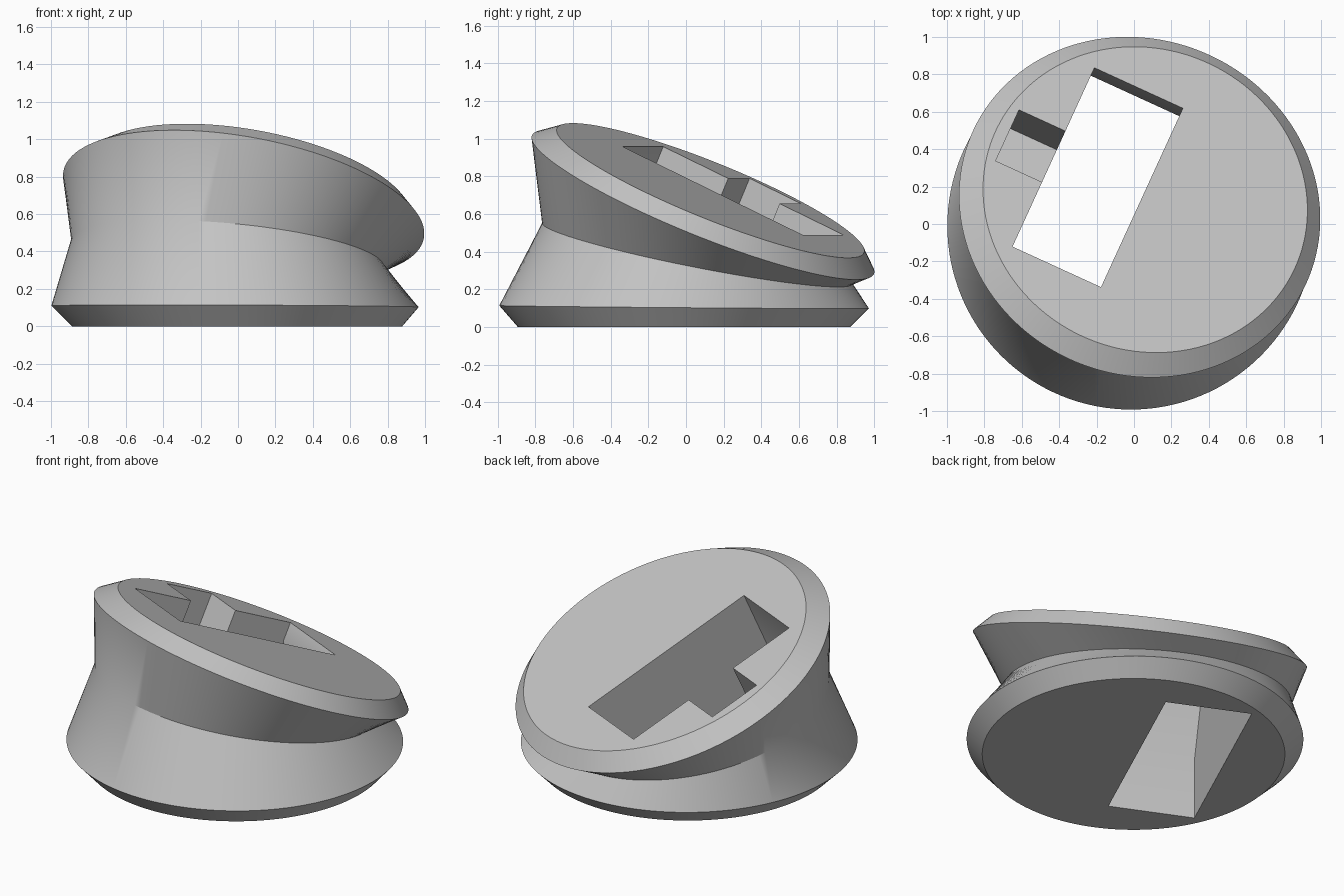
import bpy, bmesh, math
from mathutils import Matrix, Vector

if "Cube" in bpy.data.objects:
    bpy.data.objects.remove(bpy.data.objects["Cube"], do_unlink=True)

SEGMENTS = 128
HEADING = math.radians(24.6)                      # downhill direction of the slanted top
ALONG = Vector((math.sin(HEADING), math.cos(HEADING), 0))
ACROSS = Vector((math.cos(HEADING), -math.sin(HEADING), 0))

grey = bpy.data.materials.new("plain_grey")
grey.use_nodes = True
grey.diffuse_color = (0.55, 0.55, 0.55, 1)
grey.node_tree.nodes["Principled BSDF"].inputs["Base Color"].default_value = (0.55, 0.55, 0.55, 1)


def make_object(name, bm):
    bmesh.ops.recalc_face_normals(bm, faces=bm.faces)
    mesh = bpy.data.meshes.new(name)
    bm.to_mesh(mesh)
    bm.free()
    mesh.materials.append(grey)
    obj = bpy.data.objects.new(name, mesh)
    bpy.context.collection.objects.link(obj)
    return obj


def loft(name, rings):
    """Skin a stack of tilted circles: (centre, radius, tilt in degrees)."""
    bm = bmesh.new()
    loops = []
    for centre, radius, tilt in rings:
        turn = Matrix.Rotation(math.radians(tilt), 3, Vector((0, 0, 1)).cross(ALONG))
        loop = []
        for i in range(SEGMENTS):
            a = 2 * math.pi * i / SEGMENTS
            flat = Vector((radius * math.cos(a), radius * math.sin(a), 0))
            loop.append(bm.verts.new(Vector(centre) + turn @ flat))
        loops.append(loop)
    for low, high in zip(loops, loops[1:]):
        for i in range(SEGMENTS):
            j = (i + 1) % SEGMENTS
            bm.faces.new((low[i], low[j], high[j], high[i]))
    bm.faces.new(loops[0])
    bm.faces.new(loops[-1])
    return make_object(name, bm)


def cutter(name, profile, v0, v1):
    """Extrude a side profile (along, height) across the slope."""
    bm = bmesh.new()
    face = bm.faces.new([bm.verts.new(ALONG * s + ACROSS * v0 + Vector((0, 0, z)))
                         for s, z in profile])
    new = bmesh.ops.extrude_face_region(bm, geom=[face])["geom"]
    bmesh.ops.translate(bm, vec=ACROSS * (v1 - v0),
                        verts=[g for g in new if isinstance(g, bmesh.types.BMVert)])
    obj = make_object(name, bm)
    obj.hide_render = True
    return obj


# Waisted body: bevelled foot, narrow tilted waist, bevelled slanted head
body = loft("slanted_body", [
    ((-0.005, -0.01, 0), 0.883, 0),
    ((-0.016, -0.01, 0.106), 0.982, 0.5),
    ((-0.055, 0.06, 0.39), 0.84, 12.2),
    ((0.03, 0.09, 0.65), 0.98, 24),
    ((0.06, 0.13, 0.725), 0.88, 24),
])

# Through slot that bends upright below, and the side notch beside it
cutters = [
    cutter("slot_cutter", [(-0.635, -0.1), (0.625, -0.1), (0.625, 0.385),
                           (0.753, 0.673), (-0.299, 1.141), (-0.635, 0.385)], -0.54, -0.02),
    cutter("notch_cutter", [(-0.113, 0.543), (0.189, 0.409),
                            (0.34, 0.747), (0.041, 0.881)], -0.813, -0.5),
]
bpy.context.view_layer.objects.active = body
for tool in cutters:
    cut = body.modifiers.new(tool.name, "BOOLEAN")
    cut.operation = "DIFFERENCE"
    cut.solver = "EXACT"
    cut.object = tool
    bpy.ops.object.modifier_apply(modifier=cut.name)
    bpy.data.objects.remove(tool, do_unlink=True)

# Smooth round walls with crisp rims
bpy.ops.object.select_all(action="DESELECT")
body.select_set(True)
bpy.ops.object.shade_smooth_by_angle(angle=math.radians(30))
